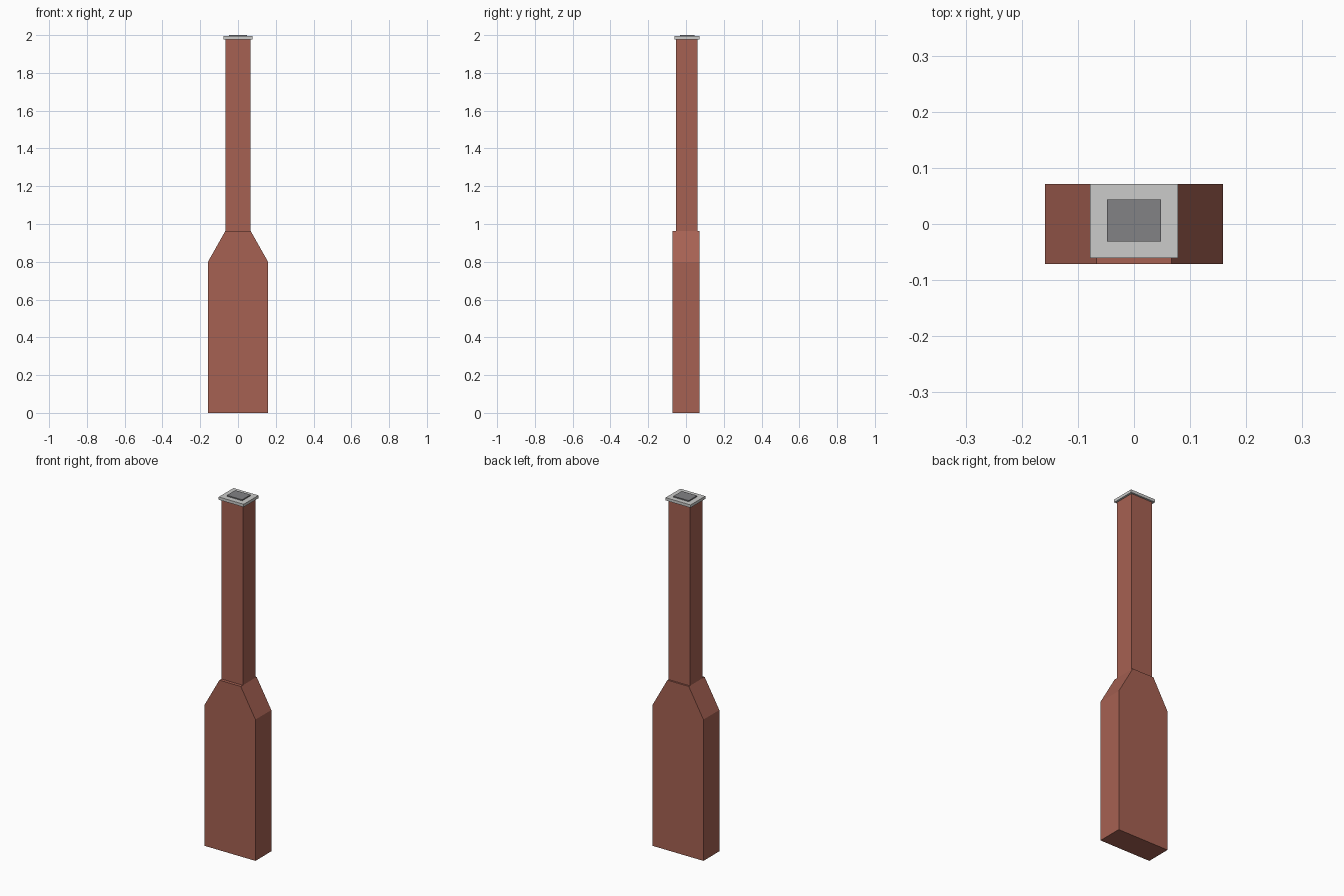
import bpy
import bmesh

if "Cube" in bpy.data.objects:
    bpy.data.objects.remove(bpy.data.objects["Cube"])


def material(name, rgb):
    m = bpy.data.materials.new(name)
    m.diffuse_color = (*rgb, 1)
    m.use_nodes = True
    m.node_tree.nodes["Principled BSDF"].inputs["Base Color"].default_value = m.diffuse_color
    return m


brick = material("brick red", (0.38, 0.12, 0.085))
stone = material("light stone", (0.60, 0.60, 0.59))
soot = material("dark grey", (0.225, 0.225, 0.235))


def prism(name, profile, y0, y1, mat):
    """Extrude an (x, z) outline from y0 back to y1."""
    bm = bmesh.new()
    face = bm.faces.new([bm.verts.new((x, y0, z)) for x, z in profile])
    ext = bmesh.ops.extrude_face_region(bm, geom=[face])
    moved = [v for v in ext["geom"] if isinstance(v, bmesh.types.BMVert)]
    bmesh.ops.translate(bm, verts=moved, vec=(0, y1 - y0, 0))
    bmesh.ops.recalc_face_normals(bm, faces=bm.faces)
    mesh = bpy.data.meshes.new(name)
    bm.to_mesh(mesh)
    bm.free()
    mesh.materials.append(mat)
    obj = bpy.data.objects.new(name, mesh)
    bpy.context.collection.objects.link(obj)
    return obj


def box(name, half_x, y0, y1, z0, z1, mat):
    outline = [(-half_x, z0), (half_x, z0), (half_x, z1), (-half_x, z1)]
    return prism(name, outline, y0, y1, mat)


# Wide base with sloped shoulders
right = [(0.159, 0), (0.159, 0.80), (0.067, 0.963)]
left = [(-x, z) for x, z in reversed(right)]
prism("chimney_base", right + left, -0.071, 0.071, brick)

# Tall narrow stack
box("chimney_stack", 0.067, -0.053, 0.061, 0.955, 1.98, brick)

# Overhanging cap and flue plate
box("cap_slab", 0.078, -0.061, 0.071, 1.978, 1.994, stone)
box("flue_opening", 0.048, -0.031, 0.044, 1.993, 2.0, soot)
